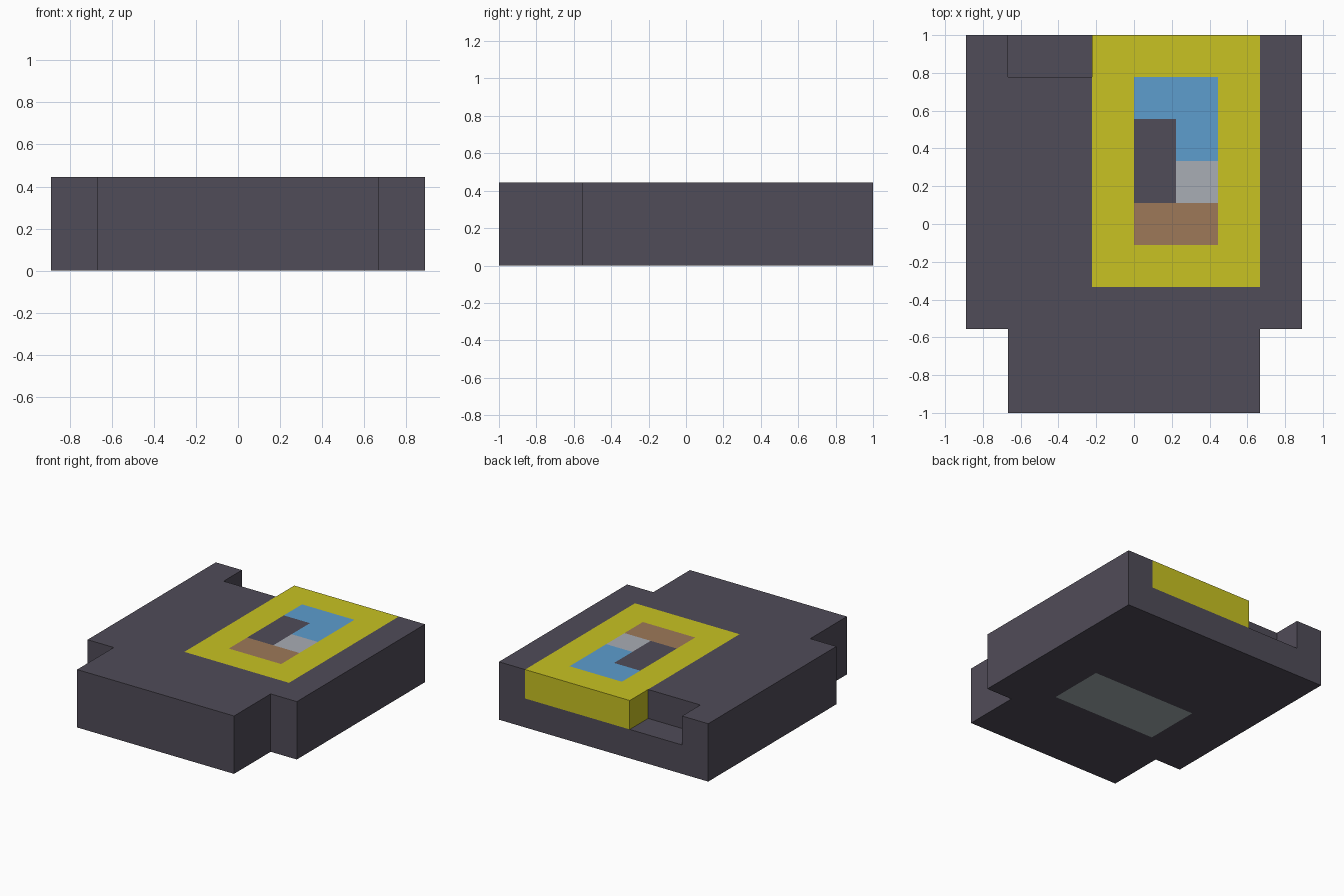
import bpy, bmesh

if "Cube" in bpy.data.objects:
    bpy.data.objects.remove(bpy.data.objects["Cube"])

U = 2 / 9                  # block size: the model is 8 x 9 x 2 blocks
NX, NY, NZ = 8, 9, 2


def srgb(r, g, b):
    lin = lambda c: c / 12.92 if c <= 0.04045 else ((c + 0.055) / 1.055) ** 2.4
    return [lin(v / 255) for v in (r, g, b)] + [1]


COLOURS = [("charcoal", (80, 76, 88)), ("yellow", (200, 194, 34)),
           ("blue", (93, 157, 206)), ("light_grey", (169, 173, 181)),
           ("brown", (157, 121, 88)), ("plate_grey", (163, 173, 176))]
CHARCOAL, YELLOW, BLUE, GREY, BROWN, PLATE = range(6)

# Inlays in the upper layer: colour, first and last column, first and last row
# (later entries override earlier ones)
INLAYS = [(YELLOW, 3, 6, 3, 8), (BLUE, 4, 5, 6, 7), (CHARCOAL, 4, 4, 5, 6),
          (GREY, 5, 5, 5, 5), (BROWN, 4, 5, 4, 4)]


def solid(i, j, k):
    if not (0 <= i < NX and 0 <= j < NY and 0 <= k < NZ):
        return False
    if j < 2 and i in (0, NX - 1):              # narrower front tab
        return False
    return not (k == 1 and j == 8 and i in (1, 2))   # notch at the back


def colour(i, j, k, direction):
    result = CHARCOAL
    if k == 1:
        for mat, i0, i1, j0, j1 in INLAYS:
            if i0 <= i <= i1 and j0 <= j <= j1:
                result = mat
    elif direction == (0, 0, -1) and 2 <= i <= 5 and j in (3, 4):
        result = PLATE                          # underside plate
    return result


# Outer shell: only the block faces that are exposed, with shared corners
bm = bmesh.new()
corners = {}


def corner(p):
    if p not in corners:
        corners[p] = bm.verts.new(((p[0] - NX / 2) * U, (p[1] - NY / 2) * U, p[2] * U))
    return corners[p]


for i in range(NX):
    for j in range(NY):
        for k in range(NZ):
            if not solid(i, j, k):
                continue
            for axis in range(3):
                for s in (-1, 1):
                    d = tuple(s if a == axis else 0 for a in range(3))
                    if solid(i + d[0], j + d[1], k + d[2]):
                        continue
                    quad = []
                    for u, v in ((0, 0), (1, 0), (1, 1), (0, 1)):
                        p = [i, j, k]
                        p[axis] += (s + 1) // 2
                        p[(axis + 1) % 3] += u
                        p[(axis + 2) % 3] += v
                        quad.append(corner(tuple(p)))
                    face = bm.faces.new(quad if s > 0 else quad[::-1])
                    face.material_index = colour(i, j, k, d)

mesh = bpy.data.meshes.new("inlaid_block")
bm.to_mesh(mesh)
bm.free()
for name, rgb in COLOURS:
    mat = bpy.data.materials.new(name)
    mat.diffuse_color = srgb(*rgb)
    mat.use_nodes = True
    mat.node_tree.nodes["Principled BSDF"].inputs["Base Color"].default_value = mat.diffuse_color
    mesh.materials.append(mat)
bpy.context.collection.objects.link(bpy.data.objects.new("inlaid_block", mesh))
